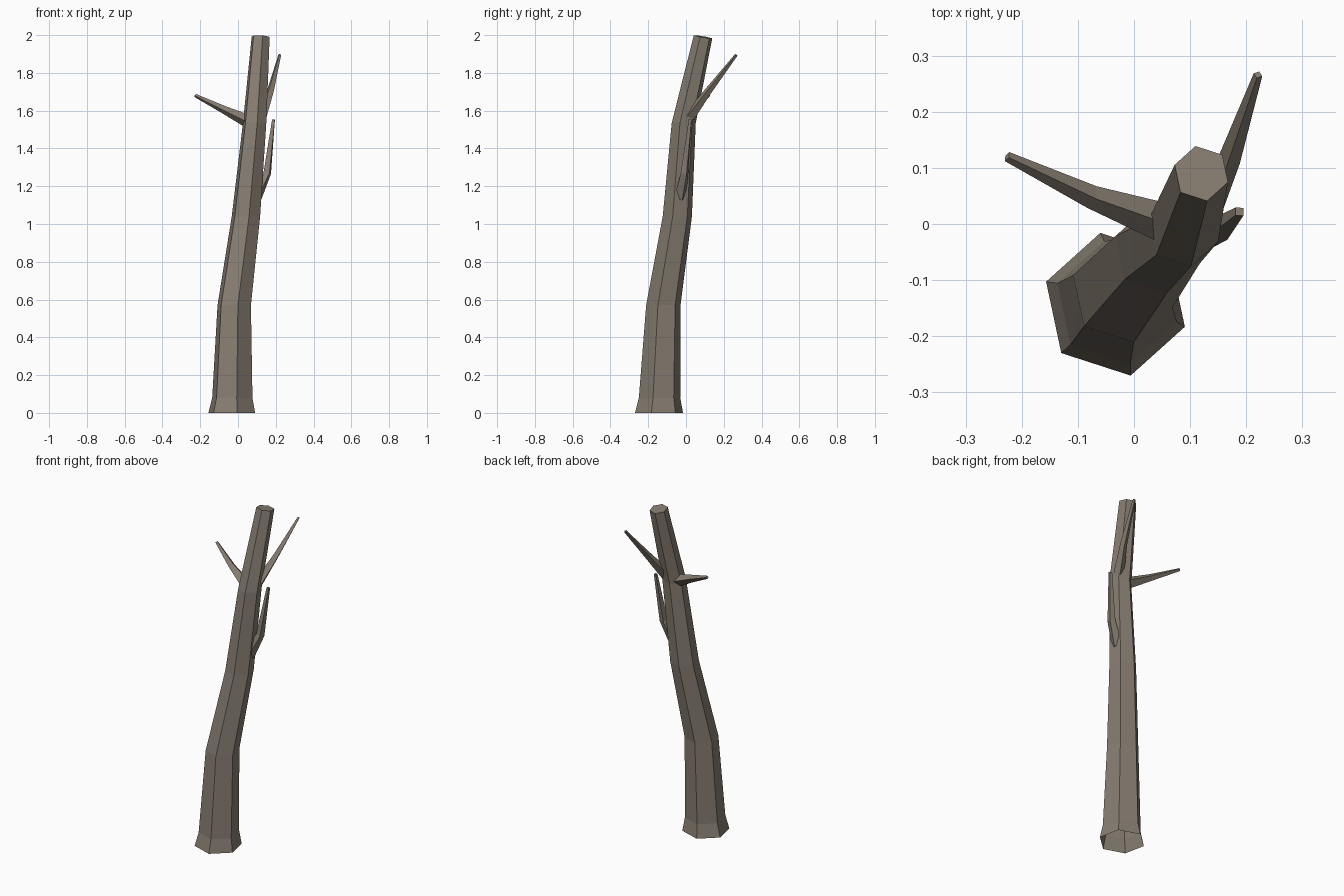
import bpy, bmesh, math
from mathutils import Vector

cube = bpy.data.objects.get("Cube")
if cube:
    bpy.data.objects.remove(cube)

bark = bpy.data.materials.new("grey_brown_bark")
bark.use_nodes = True
colour = (0.24, 0.205, 0.165, 1)
bark.diffuse_color = colour
bark.node_tree.nodes["Principled BSDF"].inputs["Base Color"].default_value = colour


def build(name, rings, cap_start):
    """Skin a list of vertex loops into a flat-faced tube with a capped end."""
    bm = bmesh.new()
    loops = [[bm.verts.new(p) for p in ring] for ring in rings]
    n = len(loops[0])
    for low, high in zip(loops, loops[1:]):
        for i in range(n):
            j = (i + 1) % n
            bm.faces.new((low[i], low[j], high[j], high[i]))
    bm.faces.new(loops[-1])
    if cap_start:
        bm.faces.new(loops[0][::-1])
    mesh = bpy.data.meshes.new(name)
    bm.to_mesh(mesh)
    bm.free()
    mesh.materials.append(bark)
    obj = bpy.data.objects.new(name, mesh)
    bpy.context.collection.objects.link(obj)


def trunk_ring(x, y, z, radius, tilt=0):
    ring = []
    for i in range(6):
        a = math.radians(-18 + 60 * i)
        dx, dy = radius * math.cos(a), radius * math.sin(a)
        ring.append((x + dx, y + dy, z - tilt * (dy + 0.35 * dx)))
    return ring


def branch(name, path):
    """Four-sided tapering limb; each path entry is x, y, z, radius."""
    points = [Vector(p[:3]) for p in path]
    rings = []
    for i, p in enumerate(points):
        along = (points[min(i + 1, len(points) - 1)] - points[max(i - 1, 0)]).normalized()
        side = along.cross(Vector((0, 0, 1))).normalized()
        up = side.cross(along)
        r = path[i][3]
        rings.append([p + side * r, p + up * r, p - side * r, p - up * r])
    build(name, rings, True)


# Leaning trunk: flared open foot, cut top
build("trunk", [
    trunk_ring(-0.033, -0.143, 0.0, 0.13),
    trunk_ring(-0.03, -0.14, 0.08, 0.112),
    trunk_ring(-0.02, -0.12, 0.57, 0.093),
    trunk_ring(0.042, -0.046, 1.04, 0.079),
    trunk_ring(0.088, -0.012, 1.535, 0.065),
    trunk_ring(0.12, 0.09, 1.991, 0.05, 0.17),
], False)

# Bare limbs
branch("right_branch", [(0.06, 0.0, 1.54, 0.036), (-0.075, 0.048, 1.605, 0.021), (-0.226, 0.12, 1.68, 0.009)])
branch("back_branch", [(0.125, 0.02, 1.57, 0.03), (0.17, 0.115, 1.70, 0.02), (0.221, 0.266, 1.895, 0.008)])
branch("left_branch", [(0.095, -0.03, 1.14, 0.032), (0.155, -0.008, 1.27, 0.023), (0.188, 0.022, 1.553, 0.01)])
